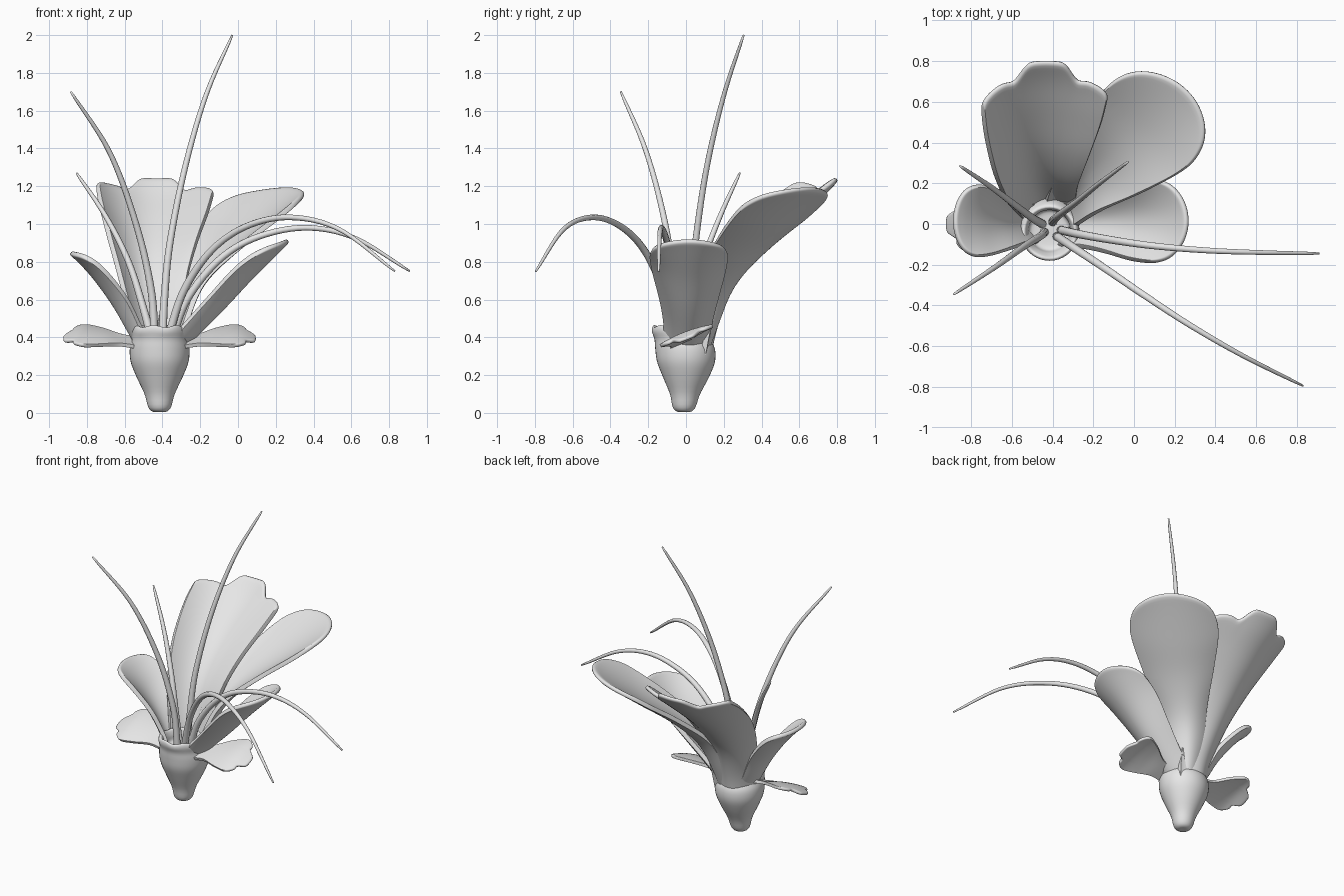
import bpy, bmesh, math
from mathutils import Vector

if "Cube" in bpy.data.objects:
    bpy.data.objects.remove(bpy.data.objects["Cube"])

grey = bpy.data.materials.new("plain_grey")
grey.diffuse_color = (0.8, 0.8, 0.8, 1)
grey.use_nodes = True
grey.node_tree.nodes["Principled BSDF"].inputs["Base Color"].default_value = grey.diffuse_color
CX = -0.415  # flower axis


def finish(name, verts, faces, thickness=0):
    me = bpy.data.meshes.new(name)
    me.from_pydata(verts, [], faces)
    bm = bmesh.new()
    bm.from_mesh(me)
    bmesh.ops.remove_doubles(bm, verts=bm.verts, dist=0.0002)
    bmesh.ops.recalc_face_normals(bm, faces=bm.faces)
    bm.to_mesh(me)
    bm.free()
    me.materials.append(grey)
    me.polygons.foreach_set("use_smooth", [True] * len(me.polygons))
    ob = bpy.data.objects.new(name, me)
    bpy.context.collection.objects.link(ob)
    if thickness:
        so = ob.modifiers.new("thickness", "SOLIDIFY")
        so.thickness = thickness
        so.offset = 0
        sub = ob.modifiers.new("smooth", "SUBSURF")
        sub.levels = sub.render_levels = 1
    return ob


def sample(pts, s):
    """Smooth curve through rows of numbers, s from 0 to 1."""
    n = len(pts) - 1
    f = min(max(s, 0), 1) * n
    i = min(int(f), n - 1)
    t = f - i
    p1, p2 = pts[i], pts[i + 1]
    p0 = pts[i - 1] if i else [2 * a - b for a, b in zip(p1, p2)]
    p3 = pts[i + 2] if i + 2 <= n else [2 * b - a for a, b in zip(p1, p2)]
    return [0.5 * (2 * b + (c - a) * t + (2 * a - 5 * b + 4 * c - d) * t * t
                   + (3 * b - a - 3 * c + d) * t ** 3)
            for a, b, c, d in zip(p0, p1, p2, p3)]


def grid(rows, cols, closed=False):
    last = cols if closed else cols - 1
    return [(i * cols + j, i * cols + (j + 1) % cols,
             (i + 1) * cols + (j + 1) % cols, (i + 1) * cols + j)
            for i in range(rows - 1) for j in range(last)]


def petal(name, spine, side, rounding, step=0, notch=0, skew=0, trim=0,
          mirror=False, thickness=0.028):
    """Spine rows are x, y, z, half width, cupping depth.
    step sets the side lobes back from the middle lobe, skew flattens one
    edge, trim narrows the other edge near the base."""
    side = Vector(side).normalized()
    rows, cols = 22, 37
    verts = []
    for i in range(rows):
        for j in range(cols):
            u = math.sin(math.pi / 2 * (2 * j / (cols - 1) - 1))
            v = abs(u)
            k = min(max((v - 0.26) / 0.24, 0), 1)
            tip = 1 - rounding * (1 - math.sqrt(max(0, 1 - u * u)))
            tip -= step * k * k * (3 - 2 * k)
            tip -= notch * math.exp(-((v - 0.5) / 0.11) ** 2)
            s = tip * i / (rows - 1)
            x, y, z, w, cup = sample(spine, s)
            cup *= 1 - skew * (u if u > 0 else 0.4 * u) * (1 - 0.6 * s)
            if u < 0:
                w *= 1 - trim * max(0, 1 - s / 0.65)
            a = Vector(sample(spine, s - 0.02)[:3])
            b = Vector(sample(spine, s + 0.02)[:3])
            up = side.cross(b - a).normalized()
            p = Vector((x, y, z)) + side * w * u + up * cup * u * u
            if mirror:
                p.x = 2 * CX - p.x
            verts.append(p)
    return finish(name, verts, grid(rows, cols), thickness)


# Large lobed back petal
petal("back_petal", [
    (-0.42, 0.11, 0.26, 0.12, 0.09), (-0.425, 0.155, 0.46, 0.14, 0.09),
    (-0.45, 0.235, 0.66, 0.175, 0.11), (-0.455, 0.37, 0.84, 0.23, 0.13),
    (-0.445, 0.55, 1.01, 0.285, 0.13), (-0.435, 0.70, 1.14, 0.31, 0.11),
    (-0.43, 0.80, 1.24, 0.31, 0.08)], (1, 0, 0), 0.11, 0.10, 0.025, skew=0.7)

# Rounded back right petal
petal("back_right_petal", [
    (-0.36, 0.08, 0.26, 0.10, 0.07), (-0.32, 0.14, 0.46, 0.13, 0.07),
    (-0.25, 0.21, 0.66, 0.155, 0.07), (-0.11, 0.33, 0.84, 0.22, 0.06),
    (0.05, 0.465, 0.99, 0.27, 0.06), (0.17, 0.575, 1.105, 0.28, 0.05),
    (0.265, 0.655, 1.19, 0.27, 0.03)], (1, -1, 0), 0.28, trim=0.5)

# Rounded side petals
petal("right_petal", [
    (-0.33, 0.0, 0.31, 0.11, 0.07), (-0.21, 0.01, 0.43, 0.12, 0.08),
    (-0.08, 0.015, 0.56, 0.15, 0.09), (0.06, 0.015, 0.71, 0.19, 0.09),
    (0.18, 0.015, 0.83, 0.205, 0.06), (0.265, 0.015, 0.915, 0.20, 0.03)],
    (0, -1, 0), 0.3)
petal("left_petal", [
    (-0.50, 0.0, 0.31, 0.10, 0.05), (-0.57, 0.01, 0.43, 0.10, 0.06),
    (-0.65, 0.01, 0.57, 0.125, 0.07), (-0.75, 0.015, 0.71, 0.165, 0.06),
    (-0.83, 0.015, 0.80, 0.175, 0.04), (-0.885, 0.015, 0.85, 0.17, 0.02)],
    (0, 1, 0), 0.3)

# Small lobed lower petals, mirrored
for name, mirror in (("right_lower_petal", False), ("left_lower_petal", True)):
    petal(name, [
        (-0.31, -0.02, 0.37, 0.07, 0.0), (-0.21, -0.02, 0.385, 0.07, 0.0),
        (-0.11, -0.01, 0.41, 0.12, -0.01), (0.0, 0.0, 0.42, 0.155, -0.015),
        (0.095, 0.0, 0.39, 0.15, -0.01)],
        (0, -1, -0.38), 0.28, 0.06, 0.04, mirror=mirror, thickness=0.02)

# Cup at the base: height, radius, y shift
profile = [(0.005, 0.0001, -0.01), (0.006, 0.035, -0.01), (0.03, 0.06, -0.01),
           (0.10, 0.08, -0.005), (0.19, 0.122, 0), (0.27, 0.153, 0),
           (0.34, 0.158, -0.005), (0.39, 0.147, -0.02), (0.43, 0.145, -0.035),
           (0.455, 0.135, -0.042), (0.455, 0.12, -0.042), (0.42, 0.105, -0.036),
           (0.38, 0.095, -0.03), (0.37, 0.05, -0.03), (0.37, 0.0001, -0.03)]
N, R = 40, 50
verts = []
for i in range(R):
    z, r, cy = sample(profile, i / (R - 1))
    r = max(r, 0.00005)
    for j in range(N):
        a = 2 * math.pi * j / N
        wave = 0.005 * math.sin(6 * a) * max(0, (z - 0.4) / 0.05)
        verts.append((CX + r * math.cos(a), cy + r * math.sin(a), z + wave))
finish("cup", verts, grid(R, N, True))

# Long tapering stamens
stamens = {
    "back_right_stamen": [(-0.40, 0.01, 0.36), (-0.39, 0.025, 0.6),
                          (-0.36, 0.05, 0.9), (-0.28, 0.11, 1.3),
                          (-0.17, 0.20, 1.68), (-0.03, 0.305, 2.0)],
    "front_left_stamen": [(-0.44, -0.04, 0.36), (-0.46, -0.06, 0.65),
                          (-0.54, -0.11, 1.0), (-0.68, -0.21, 1.38),
                          (-0.885, -0.345, 1.70)],
    "back_left_stamen": [(-0.45, 0.0, 0.36), (-0.50, 0.03, 0.55),
                         (-0.58, 0.09, 0.8), (-0.70, 0.18, 1.04),
                         (-0.855, 0.285, 1.27)],
    "right_stamen": [(-0.36, -0.03, 0.36), (-0.27, -0.05, 0.6),
                     (-0.10, -0.08, 0.81), (0.10, -0.108, 0.93),
                     (0.36, -0.13, 0.98), (0.62, -0.14, 0.925),
                     (0.91, -0.145, 0.75)],
    "front_right_stamen": [(-0.38, -0.06, 0.36), (-0.29, -0.12, 0.64),
                           (-0.14, -0.22, 0.86), (0.05, -0.35, 0.99),
                           (0.28, -0.50, 1.035), (0.54, -0.65, 0.97),
                           (0.83, -0.795, 0.75)],
}
for name, pts in stamens.items():
    rows, cols = 40, 10
    # Reference direction square to the plane each stamen bends in
    span = Vector(pts[-1]) - Vector(pts[0])
    ref = Vector((-span.y, span.x, 0)).normalized()
    verts = []
    for i in range(rows):
        s = i / (rows - 1)
        c = Vector(sample(pts, s))
        t = Vector(sample(pts, s + 0.01)) - Vector(sample(pts, s - 0.01))
        b1 = t.cross(ref).normalized()
        b2 = t.cross(b1).normalized()
        r = 0.005 + 0.017 * (1 - s) ** 0.5
        verts += [c + r * (b1 * math.cos(a) + b2 * math.sin(a))
                  for a in (2 * math.pi * j / cols for j in range(cols))]
    faces = grid(rows, cols, True)
    faces += [tuple(range(cols)), tuple(range((rows - 1) * cols, rows * cols))]
    finish(name, verts, faces)
